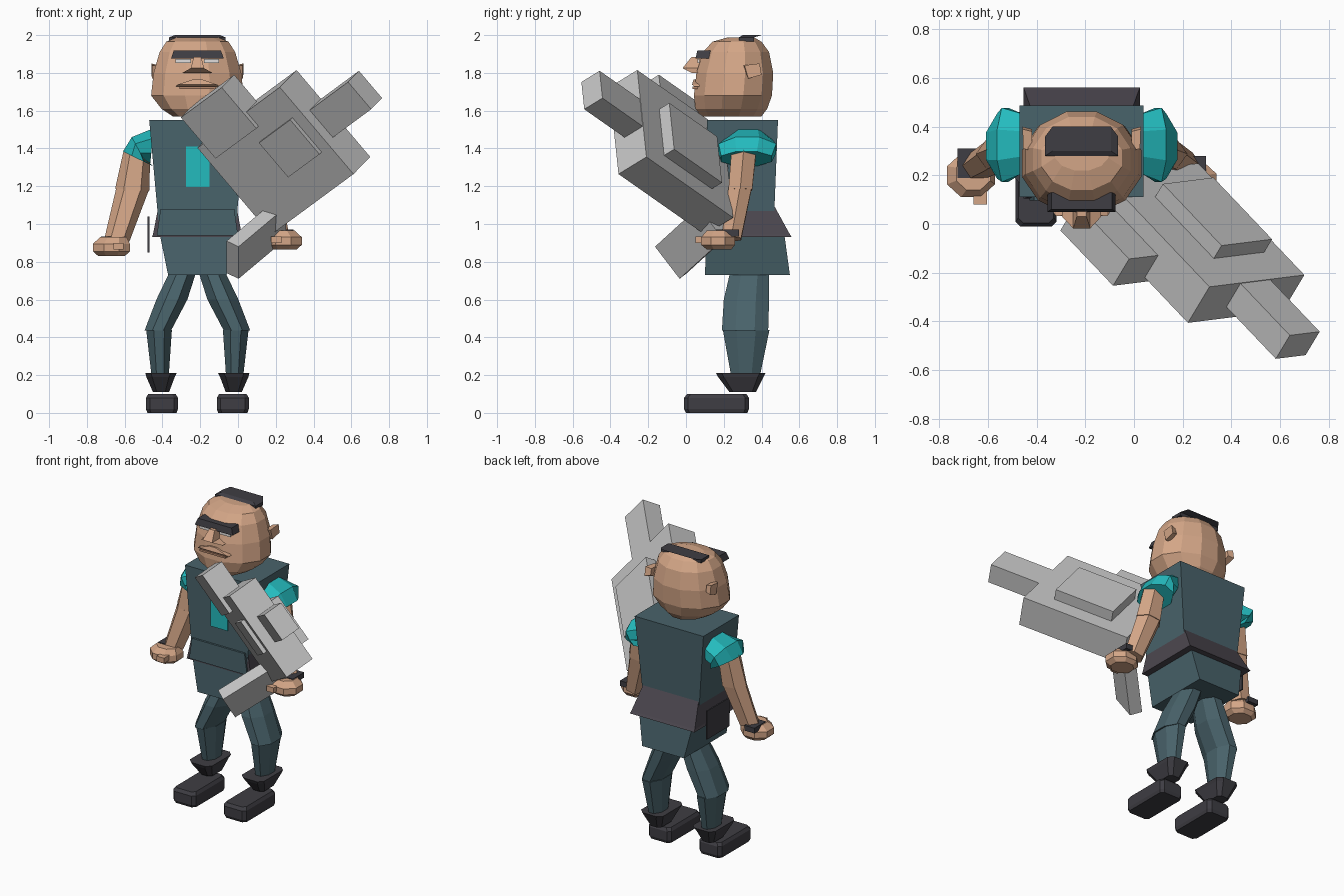
import bpy, bmesh, math
from mathutils import Vector as V

CX = -0.215  # body centre line


def mat(name, r, g, b):
    m = bpy.data.materials.new(name)
    lin = [((c / 255 + 0.055) / 1.055) ** 2.4 for c in (r, g, b)]
    m.diffuse_color = (*lin, 1)
    return m


SKIN = mat("skin", 212, 166, 135)
JACKET = mat("slate_teal", 73, 99, 107)
CYAN = mat("cyan", 36, 187, 190)
DARK = mat("charcoal", 62, 61, 67)
BELT = mat("belt_grey", 76, 71, 79)
GREY = mat("metal_grey", 196, 196, 196)
WHITE = mat("eye_white", 225, 222, 220)
LIP = mat("lip_brown", 180, 135, 108)


def loft(name, rings, m, mirror=False, shift=(0, 0, 0)):
    """Skin equal-length rings of points, capped at both ends."""
    bm = bmesh.new()
    vs = []
    for r in rings:
        row = []
        for p in r:
            p = V(p)
            if mirror:
                p = V((2 * CX - p.x, p.y, p.z)) + V(shift)
            row.append(bm.verts.new(p))
        vs.append(row)
    n = len(vs[0])
    for a, b in zip(vs, vs[1:]):
        for i in range(n):
            j = (i + 1) % n
            bm.faces.new((a[i], a[j], b[j], b[i]))
    bm.faces.new(vs[0])
    bm.faces.new(vs[-1])
    bmesh.ops.recalc_face_normals(bm, faces=bm.faces)
    me = bpy.data.meshes.new(name)
    bm.to_mesh(me)
    bm.free()
    me.materials.append(m)
    ob = bpy.data.objects.new(name, me)
    bpy.context.collection.objects.link(ob)
    return ob


def rect(x0, x1, y0, y1, z):
    return [(x0, y0, z), (x1, y0, z), (x1, y1, z), (x0, y1, z)]


def box(name, x0, x1, y0, y1, z0, z1, m, **k):
    return loft(name, [rect(x0, x1, y0, y1, z0), rect(x0, x1, y0, y1, z1)], m, **k)


def oval(cx, hx, y0, y1, z, n=8, turn=0.5, tilt=0.0):
    """Flat n-gon ring; tilt raises it toward -x."""
    s = 1 / math.cos(math.pi / n) if turn else 1
    pts = []
    for i in range(n):
        a = 2 * math.pi * (i + turn) / n
        dx = hx * s * math.cos(a)
        pts.append((cx + dx, (y0 + y1) / 2 + (y1 - y0) / 2 * s * math.sin(a), z - tilt * dx))
    return pts


def cut_rect(x0, x1, y0, y1, z, c):
    """Rectangle with cut corners."""
    return [(x0 + c, y0, z), (x1 - c, y0, z), (x1, y0 + c, z), (x1, y1 - c, z),
            (x1 - c, y1, z), (x0 + c, y1, z), (x0, y1 - c, z), (x0, y0 + c, z)]


def slab(name, o, a, b, c, m):
    """Box from a corner and three edge vectors."""
    o, a, b, c = V(o), V(a), V(b), V(c)
    return loft(name, [[o, o + a, o + a + b, o + b],
                       [o + c, o + a + c, o + a + b + c, o + b + c]], m)


# Torso, jacket skirt and belt
loft("torso", [rect(-0.42, -0.01, 0.11, 0.465, 1.0), rect(-0.47, 0.04, 0.11, 0.487, 1.55)], JACKET)
loft("jacket_skirt", [rect(-0.37, -0.06, 0.10, 0.55, 0.73),
                      rect(-0.415, -0.015, 0.11, 0.52, 0.95)], JACKET)
loft("belt", [rect(-0.455, 0.025, 0.105, 0.56, 0.93), rect(-0.45, 0.02, 0.105, 0.55, 0.945),
              rect(-0.42, -0.01, 0.115, 0.465, 1.10)], BELT)
loft("belt_front", [rect(-0.43, 0.0, 0.097, 0.107, 0.94), rect(-0.41, -0.02, 0.097, 0.113, 1.08)], JACKET)
box("chest_badge", -0.275, -0.15, 0.103, 0.112, 1.195, 1.41, CYAN)
box("hip_pouch", -0.478, -0.469, 0.22, 0.46, 0.85, 1.04, DARK)

# Head: stacked twelve-sided rings
head = [(1.57, 0.13, 0.075, 0.40), (1.61, 0.19, 0.05, 0.43), (1.68, 0.245, 0.042, 0.455),
        (1.80, 0.232, 0.055, 0.462), (1.91, 0.20, 0.09, 0.44), (1.965, 0.165, 0.14, 0.40),
        (1.988, 0.11, 0.22, 0.36)]
loft("head", [oval(CX, hx, y0, y1, z, 12) for z, hx, y0, y1 in head], SKIN)
loft("hair_patch", [rect(-0.365, -0.065, 0.28, 0.36, 1.965), rect(-0.365, -0.065, 0.28, 0.36, 1.988),
                    rect(-0.335, -0.095, 0.30, 0.40, 2.0)], DARK)
loft("brow", [rect(-0.355, -0.075, 0.05, 0.13, 1.875), rect(-0.34, -0.09, 0.06, 0.13, 1.918)], DARK)
loft("nose", [rect(-0.295, -0.135, 0.03, 0.09, 1.80), rect(-0.25, -0.18, -0.018, 0.09, 1.825),
              rect(-0.235, -0.195, 0.03, 0.10, 1.885)], SKIN)
loft("upper_lip", [rect(-0.33, -0.10, 0.045, 0.10, 1.728), rect(-0.32, -0.11, 0.032, 0.10, 1.738),
                   rect(-0.24, -0.19, 0.04, 0.10, 1.765)], SKIN)
box("mouth", -0.31, -0.12, 0.035, 0.10, 1.715, 1.728, LIP)

# Parts mirrored across the body
for side, mi in (("left", False), ("right", True)):
    k = dict(mirror=mi)
    box(side + "_eye", -0.33, -0.25, 0.062, 0.071, 1.853, 1.873, WHITE, **k)
    loft(side + "_ear", [[(-0.42, 0.33, 1.77), (-0.42, 0.39, 1.80), (-0.42, 0.38, 1.84), (-0.42, 0.30, 1.84)],
                         [(-0.455, 0.33, 1.77), (-0.458, 0.40, 1.79), (-0.458, 0.39, 1.85),
                          (-0.455, 0.31, 1.84)]], SKIN, **k)

    # Short sleeve: upright shoulder ring to sloping cuff
    sleeve = []
    for c, ax, hy in (((-0.455, 0.33, 1.415), (0.01, 0.10), 0.13),
                      ((-0.53, 0.325, 1.40), (-0.035, 0.065), 0.165),
                      ((-0.53, 0.32, 1.345), (-0.085, 0.042), 0.145)):
        sleeve.append([(c[0] + ax[0] * math.cos(t), c[1] + hy * math.sin(t), c[2] + ax[1] * math.cos(t))
                       for t in (math.pi * (i + 0.5) / 4 for i in range(8))])
    loft(side + "_sleeve", sleeve, CYAN, **k)

    # Arm and hand
    loft(side + "_upper_arm", [oval(-0.535, 0.07, 0.23, 0.38, 1.37, 6, 0, 0.3),
                               oval(-0.56, 0.09, 0.215, 0.36, 1.18, 6, 0, 0.1)], SKIN, **k)
    loft(side + "_forearm", [oval(-0.56, 0.085, 0.215, 0.355, 1.18, 6, 0, 0.1),
                             oval(-0.64, 0.065, 0.18, 0.30, 0.92, 6, 0, 0.2)], SKIN, **k)
    k["shift"] = (0, -0.03, 0.035)
    loft(side + "_wrist_band", [rect(-0.725, -0.65, 0.19, 0.31, 0.90),
                                rect(-0.725, -0.65, 0.19, 0.31, 0.935)], DARK, **k)
    loft(side + "_hand", [oval(-0.67, 0.07, 0.14, 0.27, 0.83), oval(-0.67, 0.098, 0.11, 0.29, 0.855),
                          oval(-0.67, 0.098, 0.11, 0.29, 0.895), oval(-0.66, 0.07, 0.14, 0.27, 0.93)],
         SKIN, **k)
    box(side + "_thumb", -0.66, -0.605, 0.08, 0.15, 0.865, 0.90, SKIN, **k)
    del k["shift"]

    # Leg, boot cuff and shoe
    loft(side + "_thigh", [oval(-0.29, 0.07, 0.235, 0.44, 0.75), oval(-0.35, 0.082, 0.20, 0.44, 0.60),
                           oval(-0.425, 0.07, 0.19, 0.435, 0.435)], JACKET, **k)
    loft(side + "_shin", [oval(-0.418, 0.068, 0.195, 0.442, 0.44), oval(-0.412, 0.045, 0.24, 0.39, 0.19)],
         JACKET, **k)
    loft(side + "_boot_cuff", [cut_rect(-0.45, -0.365, 0.23, 0.37, 0.11, 0.02),
                               cut_rect(-0.485, -0.335, 0.17, 0.41, 0.19, 0.03),
                               cut_rect(-0.49, -0.325, 0.16, 0.42, 0.21, 0.03)], DARK, **k)
    loft(side + "_shoe", [cut_rect(-0.48, -0.325, 0.0, 0.325, 0.0, 0.02),
                          cut_rect(-0.487, -0.318, -0.01, 0.333, 0.02, 0.02),
                          cut_rect(-0.487, -0.318, -0.01, 0.333, 0.08, 0.02),
                          cut_rect(-0.475, -0.33, 0.005, 0.32, 0.1, 0.02)], DARK, **k)

# Slung machine, laid out on its own axes: length, width, thickness
A = V((0.31, -0.258, 1.815))
LEN = V((0.613, -0.645, 0.452)).normalized()
WID = V((0.645, 0.08, -0.76))
WID = (WID - LEN * WID.dot(LEN)).normalized()
THK = LEN.cross(WID)


def gun_box(name, u0, u1, v0, v1, w0, w1):
    slab(name, A + LEN * u0 + WID * v0 + THK * w0,
         LEN * (u1 - u0), WID * (v1 - v0), THK * (w1 - w0), GREY)


gun_box("gun_body", -0.71, 0, 0, 0.605, -0.195, 0)
gun_box("gun_barrel", -0.02, 0.33, 0.20, 0.39, -0.13, -0.003)
gun_box("gun_side_block", -0.64, -0.288, -0.185, 0.10, -0.22, -0.075)
gun_box("gun_top_plate", -0.55, -0.158, 0.178, 0.50, -0.01, 0.07)
gun_box("gun_front_plate", -0.34, -0.07, 0.17, 0.41, -0.22, -0.18)
slab("gun_grip", (-0.06, -0.125, 0.91), (0, 0.13, -0.17), (0.063, -0.039, -0.03), (0.25, 0.23, 0.21), GREY)
